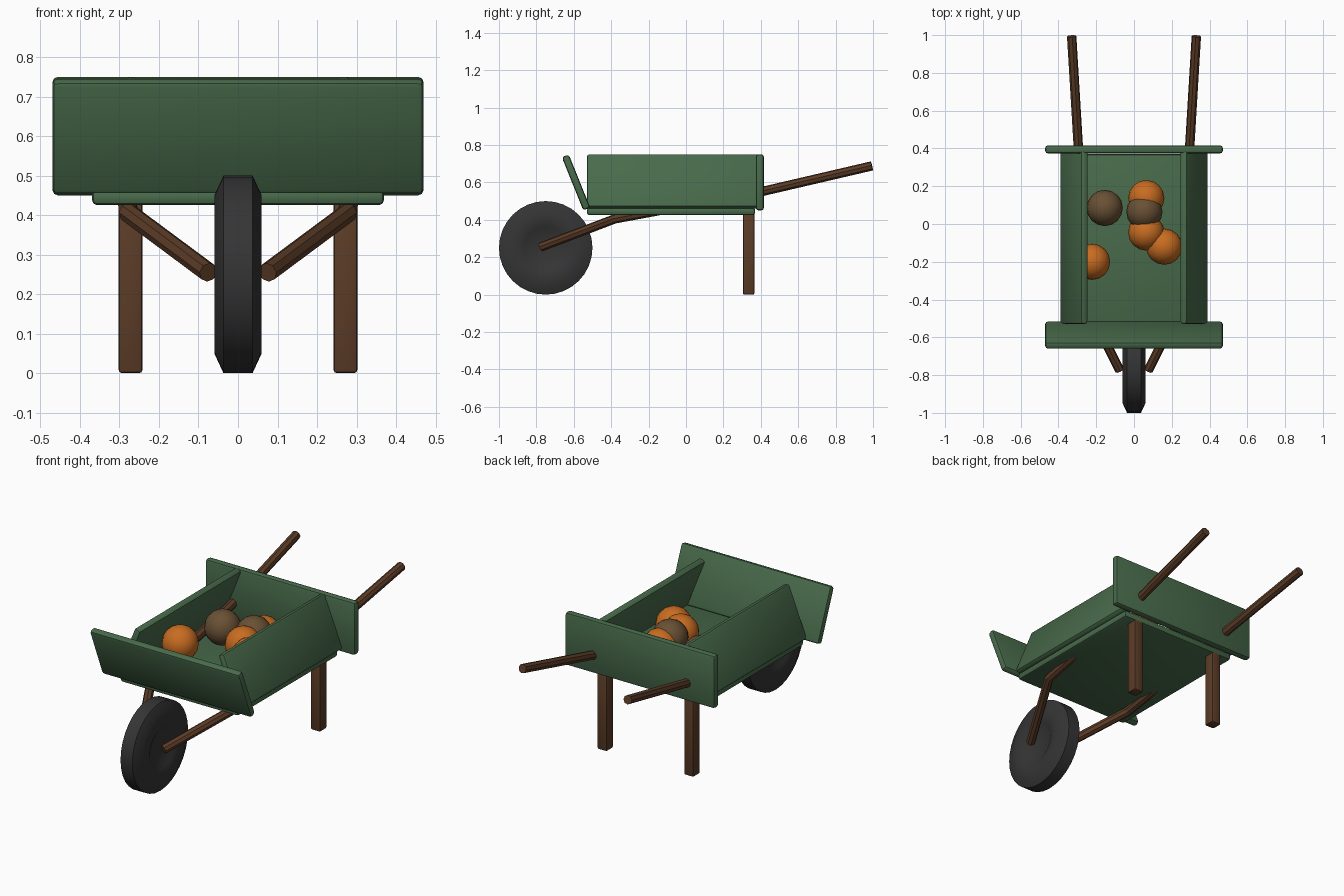
import bpy, bmesh, math
from mathutils import Matrix

if "Cube" in bpy.data.objects:
    bpy.data.objects.remove(bpy.data.objects["Cube"])


def material(name, rgb):
    m = bpy.data.materials.new(name)
    m.diffuse_color = (*rgb, 1)
    m.use_nodes = True
    m.node_tree.nodes["Principled BSDF"].inputs["Base Color"].default_value = m.diffuse_color
    return m


GREEN = material("green_paint", (0.065, 0.145, 0.07))
WOOD = material("wood", (0.105, 0.045, 0.02))
RUBBER = material("rubber", (0.035, 0.035, 0.035))
ORANGE = material("orange", (0.58, 0.15, 0.015))
BROWN = material("brown", (0.14, 0.08, 0.035))


def finish(name, bm, mat, angle=40):
    me = bpy.data.meshes.new(name)
    bm.to_mesh(me)
    bm.free()
    ob = bpy.data.objects.new(name, me)
    bpy.context.collection.objects.link(ob)
    me.materials.append(mat)
    bpy.ops.object.select_all(action='DESELECT')
    ob.select_set(True)
    bpy.context.view_layer.objects.active = ob
    bpy.ops.object.shade_smooth_by_angle(angle=math.radians(angle))
    return ob


def board(name, center, size, mat, rot=(0, 0, 0), bevel=0.014):
    bm = bmesh.new()
    bmesh.ops.create_cube(bm, size=1, matrix=Matrix.Diagonal((*size, 1)))
    bmesh.ops.bevel(bm, geom=bm.edges[:], offset=bevel, segments=2,
                    profile=0.5, affect='EDGES')
    ob = finish(name, bm, mat)
    ob.location = center
    ob.rotation_euler = rot
    return ob


# Tray: floor, upright back, leaning front and sides
TILT = math.radians(22)
board("tray_floor", (0, -0.08, 0.445), (0.74, 0.90, 0.04), GREEN)
board("tray_back", (0, 0.395, 0.60), (0.94, 0.043, 0.30), GREEN)
board("tray_front", (0, -0.588, 0.60), (0.94, 0.04, 0.307), GREEN, (TILT, 0, 0))

for side, s in (("left", -1), ("right", 1)):
    board(f"tray_side_{side}", (s * 0.318, -0.07, 0.605), (0.04, 0.92, 0.307),
          GREEN, (0, -s * TILT, 0))
    board(f"leg_{side}", (s * 0.272, 0.335, 0.22), (0.06, 0.062, 0.44), WOOD, bevel=0.008)

    # Pole running from the wheel, under and through the tray, to the grip
    cu = bpy.data.curves.new(f"handle_{side}", 'CURVE')
    cu.dimensions = '3D'
    cu.bevel_depth = 0.025
    cu.bevel_resolution = 2
    cu.use_fill_caps = True
    sp = cu.splines.new('POLY')
    path = [(0.075, -0.775, 0.255), (0.277, -0.38, 0.405),
            (0.295, 0.41, 0.552), (0.33, 0.994, 0.688)]
    sp.points.add(len(path) - 1)
    for p, (x, y, z) in zip(sp.points, path):
        p.co = (s * x, y, z, 1)
    sp.use_smooth = False
    cu.materials.append(WOOD)
    bpy.context.collection.objects.link(bpy.data.objects.new(f"handle_{side}", cu))

# Wheel: tyre profile spun around the axle, with a shallow dished hub
half = [(0.0, 0.035), (0.085, 0.035), (0.115, 0.052), (0.15, 0.06),
        (0.20, 0.06), (0.25, 0.037)]
profile = half + [(r, -x) for r, x in reversed(half)]
bm = bmesh.new()
vs = [bm.verts.new((x, 0, r)) for r, x in profile]
es = [bm.edges.new(pair) for pair in zip(vs, vs[1:])]
bmesh.ops.spin(bm, geom=vs + es, cent=(0, 0, 0), axis=(1, 0, 0),
               angle=2 * math.pi, steps=32)
bmesh.ops.remove_doubles(bm, verts=bm.verts[:], dist=1e-4)
bmesh.ops.recalc_face_normals(bm, faces=bm.faces[:])
wheel = finish("wheel", bm, RUBBER, 50)
wheel.location = (0, -0.75, 0.25)

# Load of round produce
load = [(-0.155, 0.085, 0.558, BROWN), (0.055, 0.065, 0.585, BROWN),
        (0.065, 0.137, 0.56, ORANGE), (0.065, -0.045, 0.57, ORANGE),
        (0.16, -0.12, 0.56, ORANGE), (-0.222, -0.2, 0.56, ORANGE)]
for i, (x, y, z, mat) in enumerate(load, 1):
    bm = bmesh.new()
    bmesh.ops.create_uvsphere(bm, u_segments=16, v_segments=10, radius=0.096)
    finish(f"produce_{i}", bm, mat).location = (x, y, z)
